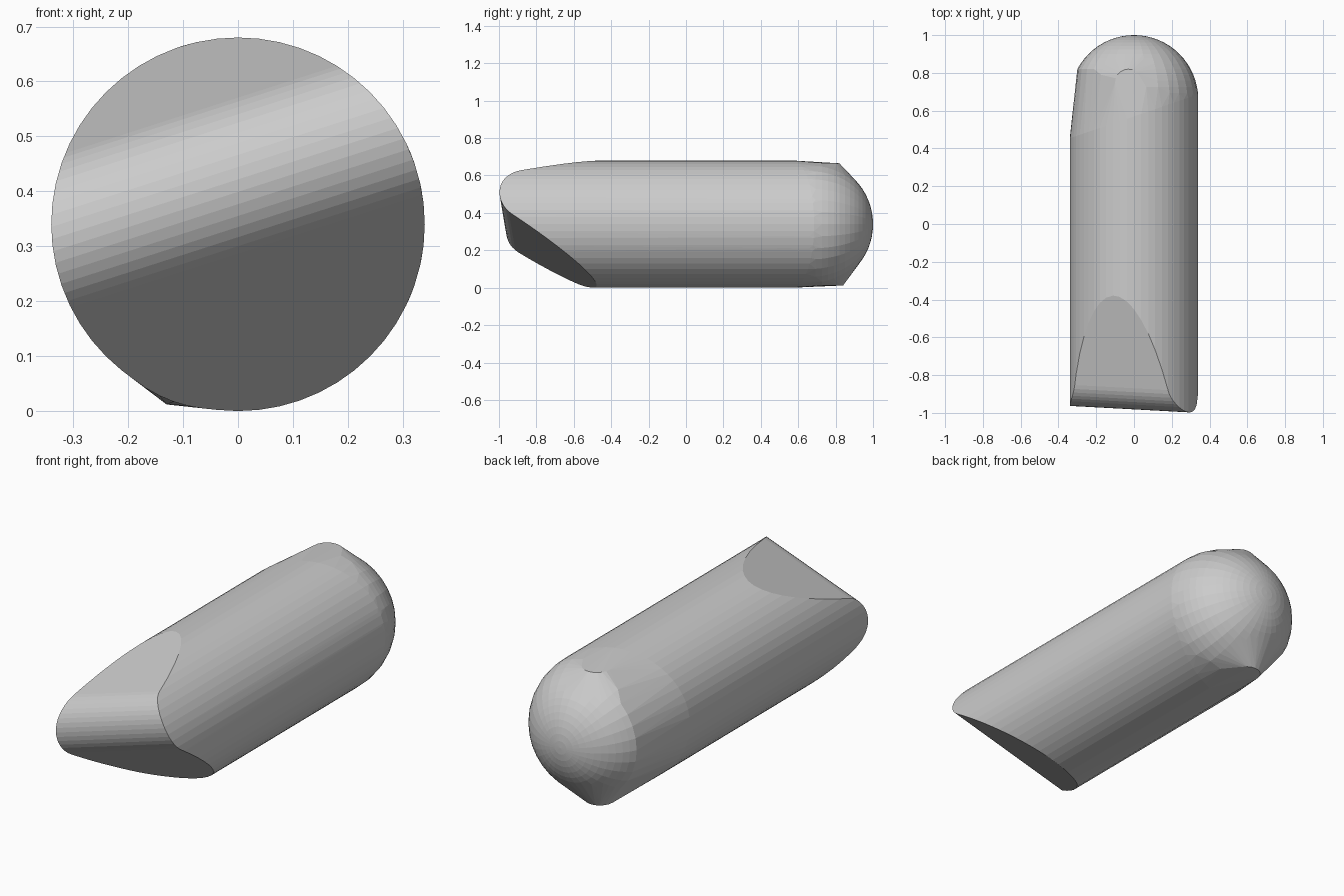
import bpy, bmesh
from math import sin, cos, pi, radians
from mathutils import Matrix

cube = bpy.data.objects.get("Cube")
if cube:
    bpy.data.objects.remove(cube, do_unlink=True)

R = 0.34            # body radius and height of its axis


def make_object(name, bm):
    mesh = bpy.data.meshes.new(name)
    bmesh.ops.recalc_face_normals(bm, faces=bm.faces)
    bm.to_mesh(mesh)
    bm.free()
    obj = bpy.data.objects.new(name, mesh)
    bpy.context.collection.objects.link(obj)
    return obj


def circle(radius, count):
    return [(radius * cos(2 * pi * i / count), radius * sin(2 * pi * i / count))
            for i in range(count)]


# Barrel: long cylinder with a slightly slanted rear rim
points = []
for x, z in circle(R, 56):
    points += [(x, -1.1, R + z), (x, 0.57 + 0.34 * x, R + z)]

# Rounded tail: dome around the long axis, trimmed by a tilted plane
for ring in range(17):
    angle = ring * pi / 32
    y = 0.66 + R * cos(angle)
    for x, z in circle(R * sin(angle), 32):
        if y > 0.735 - 0.25 * x:
            points.append((x, y, R + z))

# Small upright pin through the tail
for dx, dy in circle(0.07, 20):
    points += [(dx - 0.03, dy + 0.75, 0.665), (dx - 0.06, dy + 0.77, 0.012)]

# Skin everything with one taut hull
bm = bmesh.new()
for p in points:
    bm.verts.new(p)
bmesh.ops.remove_doubles(bm, verts=bm.verts, dist=0.0005)
hull = bmesh.ops.convex_hull(bm, input=bm.verts)
loose = {v for v in hull["geom_interior"] + hull["geom_unused"]
         if isinstance(v, bmesh.types.BMVert)}
bmesh.ops.delete(bm, geom=list(loose), context="VERTS")
body = make_object("rounded_body", bm)

# Wedge with a round nose, used to shape the front of the body
upper, lower = 0.26, 0.57       # slopes of the two planes, in radians
arc_start, arc_end = pi / 2 + upper, 3 * pi / 2 - lower
steps = 16
profile = []
for i in range(steps + 1):
    a = arc_start + (arc_end - arc_start) * i / steps
    profile.append((-0.83 + 0.15 * cos(a), 0.06 + 0.15 * sin(a)))
reach = 2.4
top, bottom = profile[0], profile[-1]
profile.append((bottom[0] + reach, bottom[1] - reach * sin(lower) / cos(lower)))
profile.append((top[0] + reach, top[1] + reach * sin(upper) / cos(upper)))

bm = bmesh.new()
face = bm.faces.new([bm.verts.new((-1, y, z)) for y, z in profile])
extruded = bmesh.ops.extrude_face_region(bm, geom=[face])
side = [v for v in extruded["geom"] if isinstance(v, bmesh.types.BMVert)]
bmesh.ops.translate(bm, verts=side, vec=(2, 0, 0))
turn = Matrix.Rotation(radians(-3.1), 4, "Z") @ Matrix.Rotation(radians(-17.8), 4, "Y")
bmesh.ops.transform(bm, matrix=Matrix.Translation((0, 0, R)) @ turn, verts=bm.verts)
wedge = make_object("nose_cutter", bm)
wedge.hide_render = True
wedge.hide_set(True)

# Keep only the part of the body inside the wedge
cut = body.modifiers.new("nose_shape", "BOOLEAN")
cut.operation = "INTERSECT"
cut.solver = "EXACT"
cut.object = wedge
bpy.context.view_layer.objects.active = body
bpy.ops.object.modifier_apply(modifier=cut.name)
bpy.data.objects.remove(wedge, do_unlink=True)
